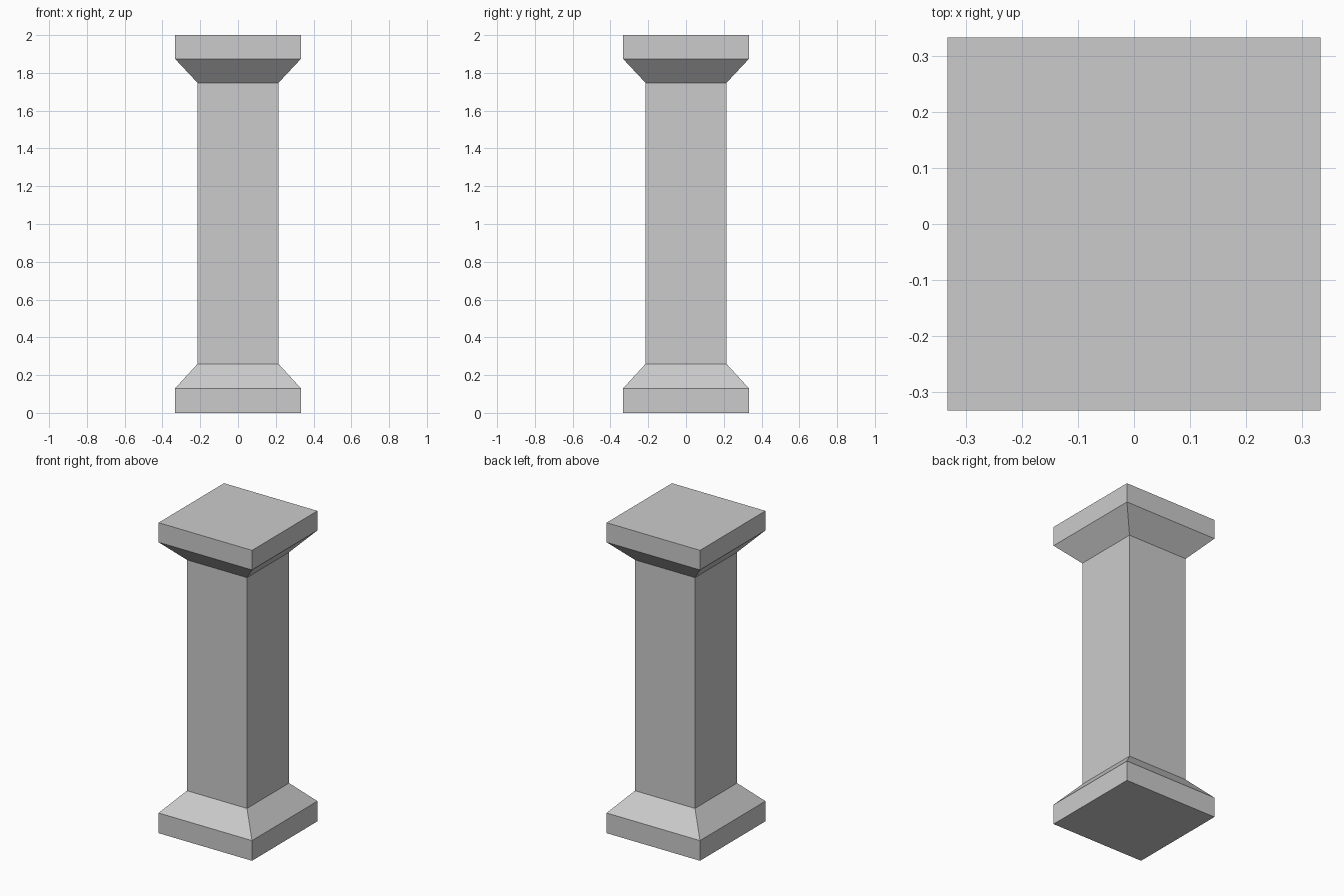
import bpy, bmesh

if "Cube" in bpy.data.objects:
    bpy.data.objects.remove(bpy.data.objects["Cube"])

WIDE, SLIM = 0.333, 0.214  # half widths of plinth/cap and shaft


def square_loft(name, rings):
    """Closed square solid lofted through (half width, height) rings."""
    bm = bmesh.new()
    loops = [[bm.verts.new((sx * r, sy * r, z))
              for sx, sy in ((-1, -1), (1, -1), (1, 1), (-1, 1))]
             for r, z in rings]
    bm.faces.new(loops[0][::-1])
    bm.faces.new(loops[-1])
    for low, high in zip(loops, loops[1:]):
        for i in range(4):
            j = (i + 1) % 4
            bm.faces.new((low[i], low[j], high[j], high[i]))
    mesh = bpy.data.meshes.new(name)
    bm.to_mesh(mesh)
    bm.free()
    obj = bpy.data.objects.new(name, mesh)
    bpy.context.collection.objects.link(obj)
    return obj


# One continuous pillar: plinth, sloped base, shaft, flared capital, top slab
square_loft("pillar", [
    (WIDE, 0.0), (WIDE, 0.13),
    (SLIM, 0.26), (SLIM, 1.747),
    (WIDE, 1.874), (WIDE, 2.0),
])
